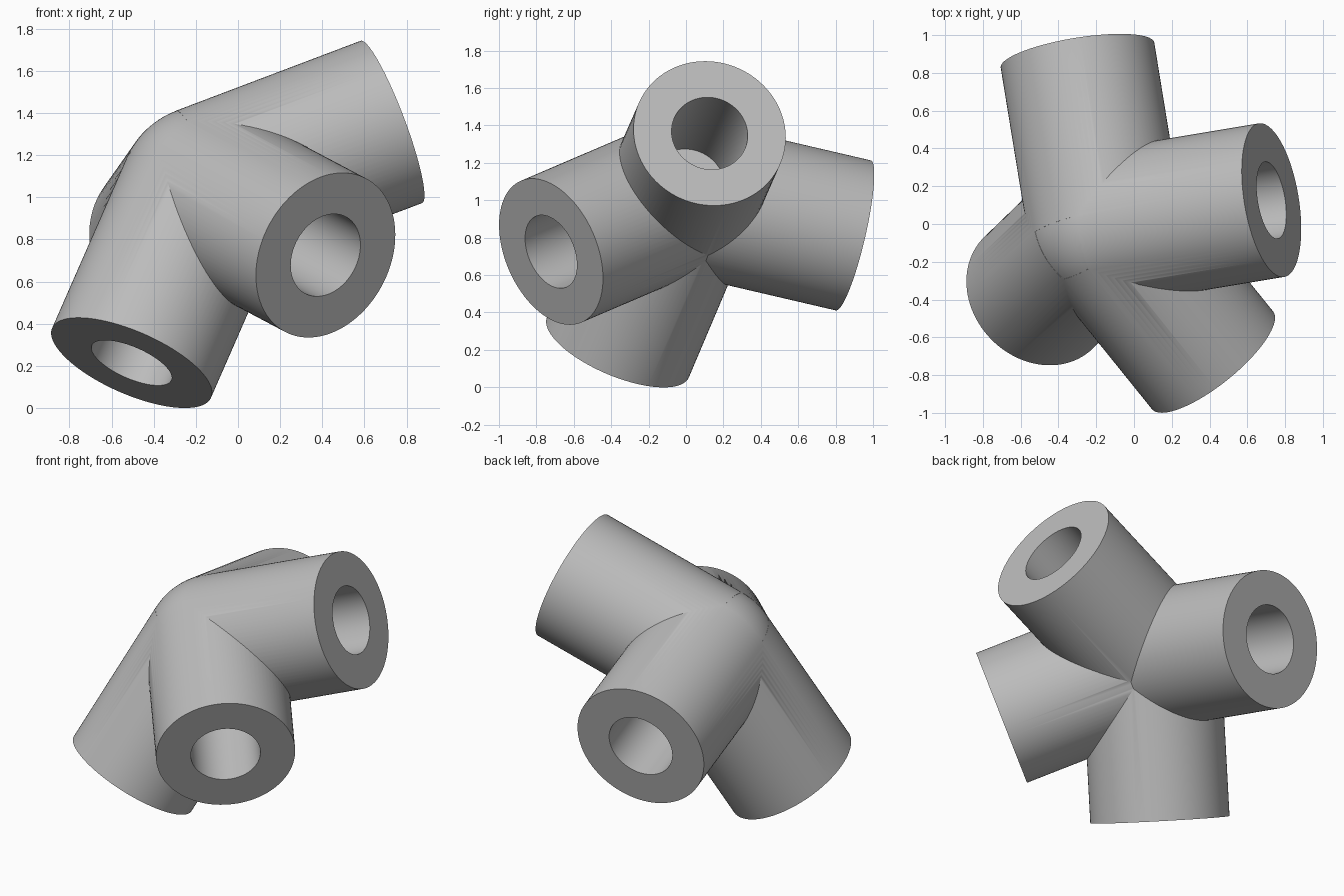
import bpy
from mathutils import Vector

cube = bpy.data.objects.get("Cube")
if cube:
    bpy.data.objects.remove(cube, do_unlink=True)

HUB = Vector((-0.15, -0.02, 1.025))
RADIUS, BORE = 0.412, 0.206
LENGTH, BORE_START = 0.95, 0.16
ARMS = {
    "right_up": (0.924, 0.154, 0.35),
    "front": (0.596, -0.739, -0.316),
    "lower": (-0.374, -0.362, -0.854),
    "back": (-0.157, 0.962, -0.224),
}

grey = bpy.data.materials.new("plain grey")
grey.use_nodes = True
colour = (0.5, 0.5, 0.5, 1)
grey.diffuse_color = colour
grey.node_tree.nodes["Principled BSDF"].inputs["Base Color"].default_value = colour


def rod(name, direction, radius, start, end):
    """Cylinder along a direction, between two distances from the hub centre."""
    d = Vector(direction).normalized()
    bpy.ops.mesh.primitive_cylinder_add(
        vertices=96, radius=radius, depth=end - start,
        location=HUB + d * (start + end) / 2,
        rotation=d.to_track_quat("Z", "Y").to_euler())
    obj = bpy.context.object
    obj.name = name
    return obj


def combine(target, other, operation):
    """Apply an exact boolean and discard the helper."""
    mod = target.modifiers.new(operation.lower(), "BOOLEAN")
    mod.operation, mod.solver, mod.object = operation, "EXACT", other
    bpy.context.view_layer.objects.active = target
    bpy.ops.object.modifier_apply(modifier=mod.name)
    bpy.data.objects.remove(other, do_unlink=True)


# Rounded hub where the four sockets meet
bpy.ops.mesh.primitive_uv_sphere_add(segments=96, ring_count=48,
                                     radius=RADIUS - 0.001, location=HUB)
joint = bpy.context.object
joint.name = "four_way_tube_joint"
joint.data.materials.append(grey)

# Socket arms
for name, direction in ARMS.items():
    combine(joint, rod(name + "_arm", direction, RADIUS, 0, LENGTH), "UNION")

# Blind bores in the arms
for name, direction in ARMS.items():
    combine(joint, rod(name + "_bore", direction, BORE, BORE_START, LENGTH + 0.1),
            "DIFFERENCE")

# One colour everywhere, smooth walls with crisp rims
joint.data.materials.clear()
joint.data.materials.append(grey)
for face in joint.data.polygons:
    face.material_index = 0
bpy.ops.object.select_all(action="DESELECT")
joint.select_set(True)
bpy.context.view_layer.objects.active = joint
bpy.ops.object.shade_smooth_by_angle(angle=0.5)
normals = joint.modifiers.new("even shading", "WEIGHTED_NORMAL")
normals.keep_sharp = True
